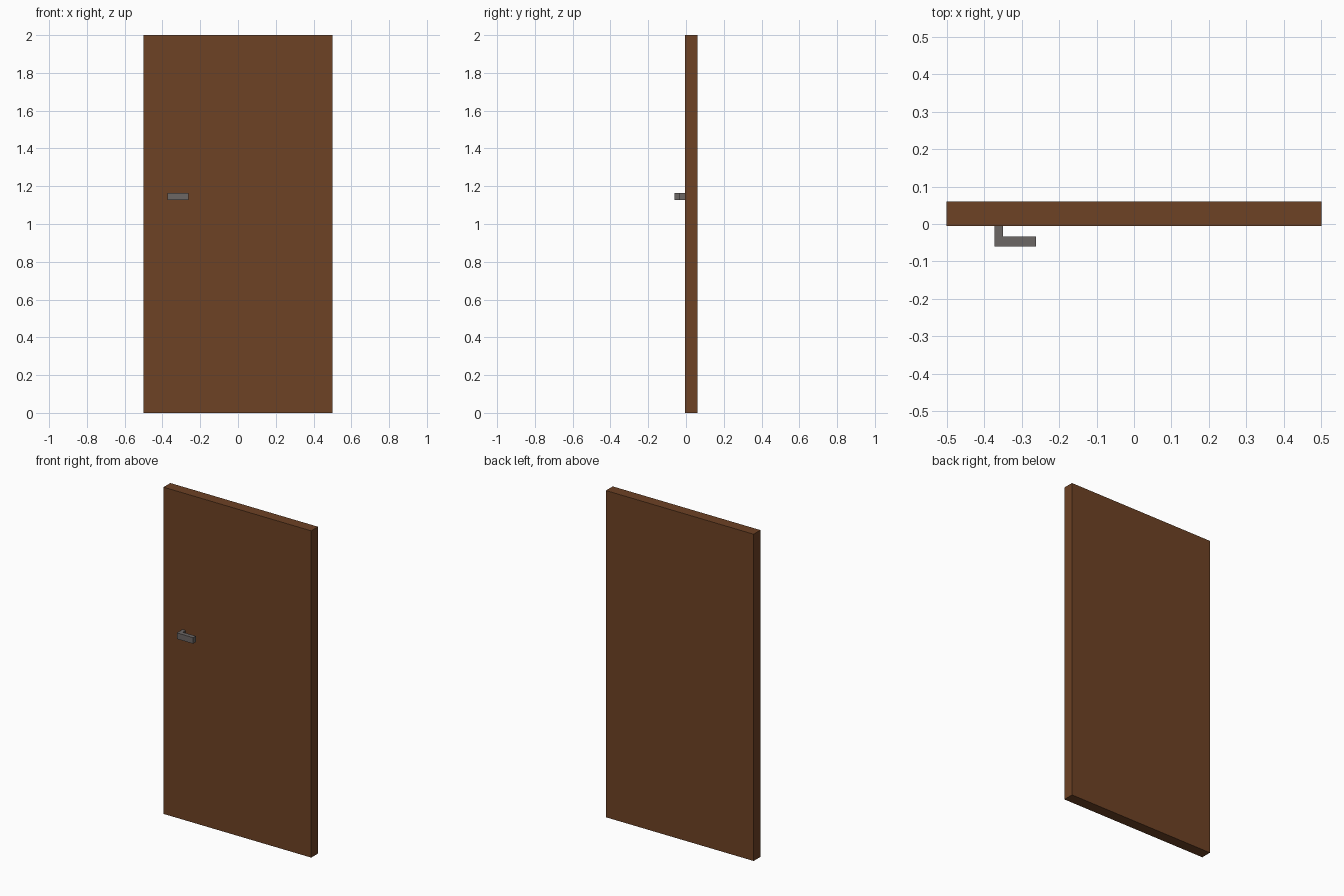
import bpy
import bmesh

if "Cube" in bpy.data.objects:
    bpy.data.objects.remove(bpy.data.objects["Cube"])


def material(name, color):
    mat = bpy.data.materials.new(name)
    mat.diffuse_color = color
    mat.use_nodes = True
    mat.node_tree.nodes["Principled BSDF"].inputs["Base Color"].default_value = mat.diffuse_color
    return mat


def extrude_profile(name, points, z0, z1, mat):
    """Extrude a plan (x, y) outline from z0 up to z1."""
    bm = bmesh.new()
    face = bm.faces.new([bm.verts.new((x, y, z0)) for x, y in points])
    new = bmesh.ops.extrude_face_region(bm, geom=[face])["geom"]
    verts = [g for g in new if isinstance(g, bmesh.types.BMVert)]
    bmesh.ops.translate(bm, verts=verts, vec=(0, 0, z1 - z0))
    bmesh.ops.recalc_face_normals(bm, faces=bm.faces)
    mesh = bpy.data.meshes.new(name)
    bm.to_mesh(mesh)
    bm.free()
    mesh.materials.append(mat)
    obj = bpy.data.objects.new(name, mesh)
    bpy.context.collection.objects.link(obj)
    return obj


wood = material("brown_wood", (0.155, 0.054, 0.018, 1))
metal = material("grey_metal", (0.15, 0.135, 0.13, 1))

FRONT = -0.006  # front face of the door

# Door slab
extrude_profile("door_panel",
                [(-0.5, FRONT), (0.5, FRONT), (0.5, 0.06), (-0.5, 0.06)],
                0, 2, wood)

# L-shaped lever handle: stem out of the door, then the grip
extrude_profile("door_handle",
                [(-0.372, FRONT), (-0.372, -0.06), (-0.262, -0.06),
                 (-0.262, -0.034), (-0.35, -0.034), (-0.35, FRONT)],
                1.126, 1.163, metal)
